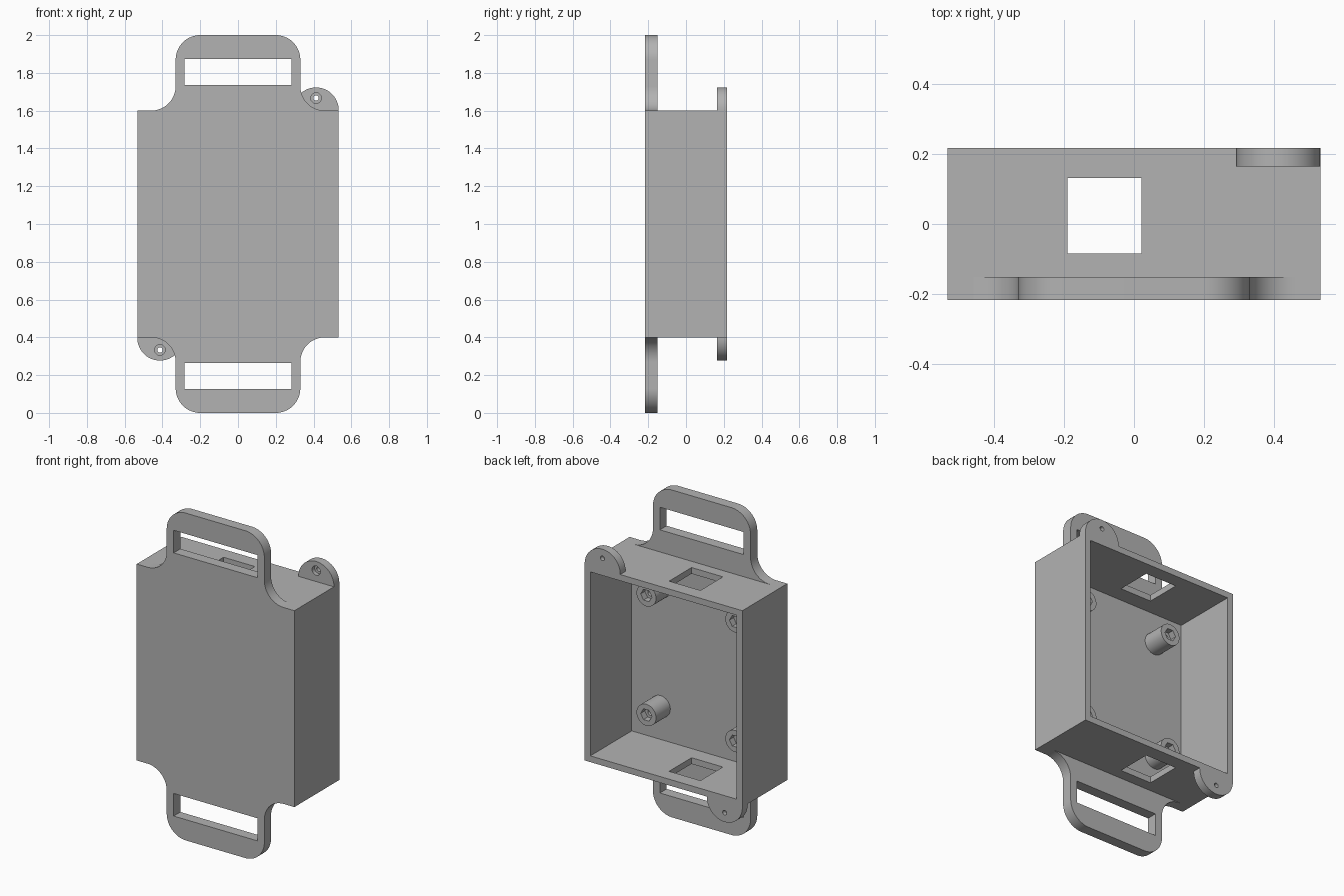
import bpy, bmesh
from math import pi, sin, cos

cube = bpy.data.objects.get("Cube")
if cube:
    bpy.data.objects.remove(cube, do_unlink=True)

# Single grey material
grey = bpy.data.materials.new("plain grey")
grey.use_nodes = True
COLOUR = (0.45, 0.45, 0.45, 1)
grey.diffuse_color = COLOUR
grey.node_tree.nodes["Principled BSDF"].inputs["Base Color"].default_value = COLOUR

# Overall sizes, measured from the middle of the case
HALF_W, HALF_D, HALF_H = 0.533, 0.217, 0.6
WALL, FLOOR = 0.038, 0.034
FRONT, BACK = -HALF_D, HALF_D


def arc(cx, cz, r, start, end, steps=16):
    angles = [start + (end - start) * i / steps for i in range(steps + 1)]
    return [(cx + r * cos(a), cz + r * sin(a)) for a in angles]


def circle(cx, cz, r, sides=32):
    return arc(cx, cz, r, 0, 2 * pi, sides)[:-1]


def rect(x0, x1, z0, z1):
    return [(x0, z0), (x1, z0), (x1, z1), (x0, z1)]


def prism(name, outline, y0, y1):
    """Extrude an x-z outline from y0 to y1."""
    bm = bmesh.new()
    face = bm.faces.new([bm.verts.new((x, y0, z)) for x, z in outline])
    grown = bmesh.ops.extrude_face_region(bm, geom=[face])["geom"]
    moved = [v for v in grown if isinstance(v, bmesh.types.BMVert)]
    bmesh.ops.translate(bm, verts=moved, vec=(0, y1 - y0, 0))
    bmesh.ops.recalc_face_normals(bm, faces=bm.faces)
    mesh = bpy.data.meshes.new(name)
    bm.to_mesh(mesh)
    bm.free()
    mesh.materials.append(grey)
    obj = bpy.data.objects.new(name, mesh)
    bpy.context.collection.objects.link(obj)
    obj.location.z = 1
    return obj


def activate(obj):
    bpy.ops.object.select_all(action="DESELECT")
    obj.select_set(True)
    bpy.context.view_layer.objects.active = obj


def cut(obj, outline, y0, y1):
    """Remove a prism from an object."""
    cutter = prism("cutter", outline, y0, y1)
    cutter.hide_render = True
    mod = obj.modifiers.new("cut", "BOOLEAN")
    mod.operation, mod.solver, mod.object = "DIFFERENCE", "EXACT", cutter
    activate(obj)
    bpy.ops.object.modifier_apply(modifier=mod.name)
    bpy.data.objects.remove(cutter, do_unlink=True)


def smooth(obj):
    activate(obj)
    bpy.ops.object.shade_smooth_by_angle(angle=pi / 6)


def turned_copy(obj, name):
    """Copy half a turn round the front-to-back axis."""
    twin = obj.copy()
    twin.name = name
    twin.rotation_euler.y = pi
    bpy.context.collection.objects.link(twin)


# Open-backed case with a square port through the top and bottom walls
case = prism("case", rect(-HALF_W, HALF_W, -HALF_H, HALF_H), FRONT, BACK)
cut(case, rect(WALL - HALF_W, HALF_W - WALL, WALL - HALF_H, HALF_H - WALL),
    FRONT + FLOOR, BACK + 0.1)
cut(case, rect(-0.19, 0.022, -1, 1), -0.085, 0.132)

# Strap loops with flared feet and rounded corners
R, LOOP_W = 0.13, 0.33
right_half = (arc(LOOP_W + R, HALF_H + R, R, 1.5 * pi, pi)
              + arc(LOOP_W - R, 1 - R, R, 0, pi / 2))
outline = right_half + [(-x, z) for x, z in reversed(right_half)]
loop = prism("top_strap_loop", outline, FRONT, -0.152)
cut(loop, rect(-0.283, 0.283, 0.735, 0.873), -1, 1)
smooth(loop)
turned_copy(loop, "bottom_strap_loop")

# Half-round screw lugs with a counterbore on the front side
LUG_X, LUG_FRONT = HALF_W - 0.12, 0.165
lug = prism("top_screw_lug", arc(LUG_X, HALF_H + 0.003, 0.12, 0, pi, 32)
            + [(LUG_X - 0.12, HALF_H), (LUG_X + 0.12, HALF_H)], LUG_FRONT, BACK)
cut(lug, circle(LUG_X, 0.667, 0.014), 0, 1)
cut(lug, circle(LUG_X, 0.667, 0.028), 0, LUG_FRONT + 0.025)
smooth(lug)
turned_copy(lug, "bottom_screw_lug")

# Standoffs inside the case, each with a hexagonal socket and a pilot hole
TIP = -0.045
for side, x in (("left", 0.3), ("right", -0.3)):
    for level, z in (("upper", 0.37), ("lower", -0.36)):
        post = prism(f"{level}_{side}_standoff", circle(x, z, 0.066),
                     FRONT + FLOOR, TIP)
        cut(post, circle(x, z, 0.018), FRONT + FLOOR + 0.02, 1)
        cut(post, circle(x, z, 0.038, 6), TIP - 0.04, 1)
        smooth(post)
